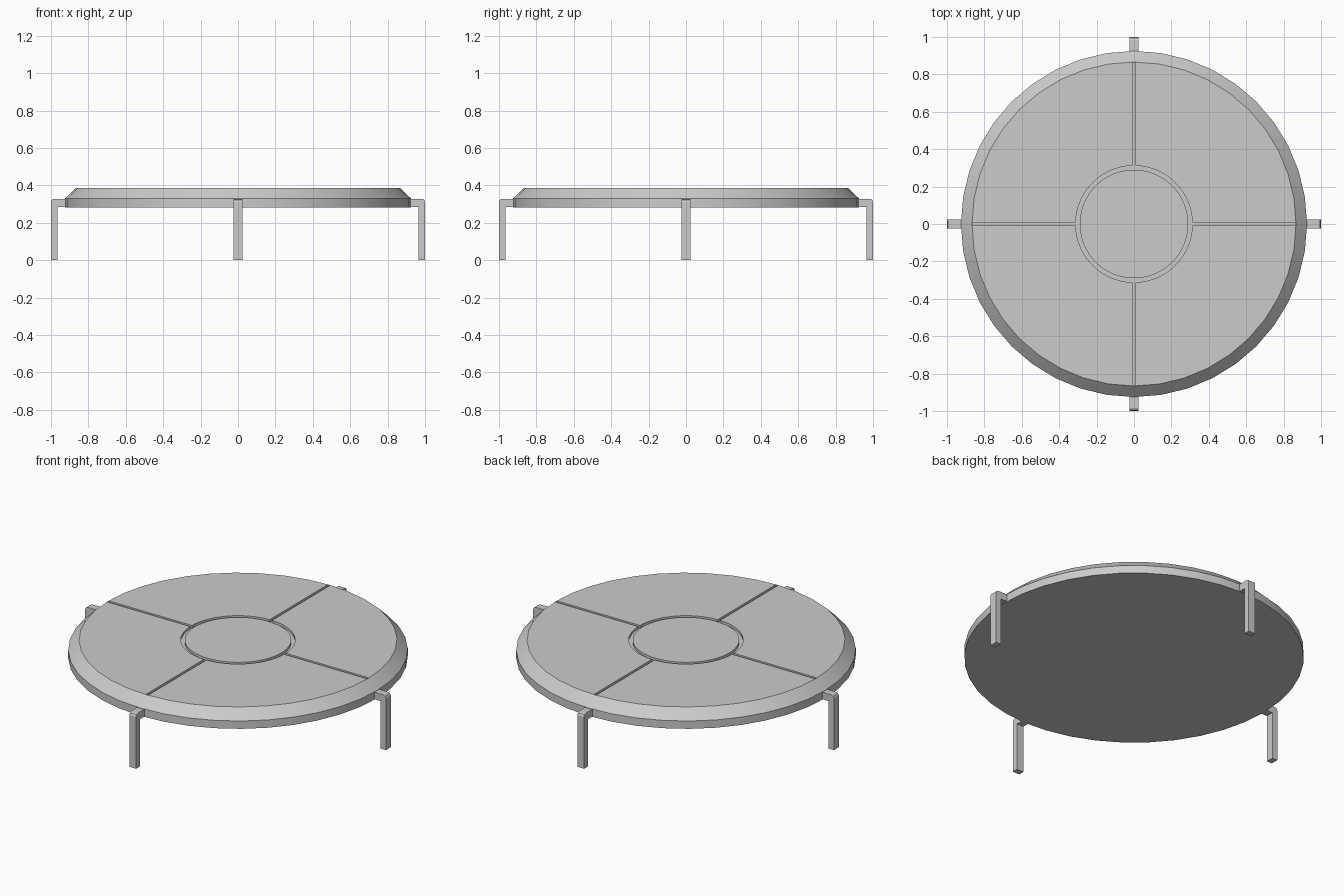
import bpy, bmesh, math
from mathutils import Matrix

if "Cube" in bpy.data.objects:
    bpy.data.objects.remove(bpy.data.objects["Cube"])

SIDES = 40
TOP = 0.387
DEPTH = 0.015


def make_object(name, bm):
    bmesh.ops.recalc_face_normals(bm, faces=bm.faces)
    mesh = bpy.data.meshes.new(name)
    bm.to_mesh(mesh)
    bm.free()
    obj = bpy.data.objects.new(name, mesh)
    bpy.context.collection.objects.link(obj)
    return obj


def lathe(name, profile, sides, closed=False):
    """Revolve (radius, z) points about z; cap the ends unless closed."""
    bm = bmesh.new()
    rings = [[bm.verts.new((r * math.cos(2 * math.pi * i / sides),
                            r * math.sin(2 * math.pi * i / sides), z))
              for i in range(sides)] for r, z in profile]
    pairs = list(zip(rings, rings[1:]))
    if closed:
        pairs.append((rings[-1], rings[0]))
    else:
        bm.faces.new(rings[0])
        bm.faces.new(rings[-1])
    for a, b in pairs:
        for i in range(sides):
            j = (i + 1) % sides
            bm.faces.new((a[i], a[j], b[j], b[i]))
    return make_object(name, bm)


def box(name, x0, x1, half_width, z0, z1, angle):
    bm = bmesh.new()
    bmesh.ops.create_cube(bm, size=1)
    bmesh.ops.scale(bm, verts=bm.verts, vec=(x1 - x0, 2 * half_width, z1 - z0))
    bmesh.ops.translate(bm, verts=bm.verts, vec=((x0 + x1) / 2, 0, (z0 + z1) / 2))
    bmesh.ops.rotate(bm, verts=bm.verts, matrix=Matrix.Rotation(angle, 3, 'Z'))
    return make_object(name, bm)


def bent_leg(name, angle):
    """Side profile of the bent leg, extruded across its width."""
    profile = [(0.965, 0), (1, 0), (1, 0.312), (0.995, 0.323), (0.984, 0.328),
               (0.90, 0.328), (0.90, 0.285), (0.965, 0.285)]
    bm = bmesh.new()
    face = bm.faces.new([bm.verts.new((x, -0.023, z)) for x, z in profile])
    out = bmesh.ops.extrude_face_region(bm, geom=[face])
    moved = [g for g in out["geom"] if isinstance(g, bmesh.types.BMVert)]
    bmesh.ops.translate(bm, verts=moved, vec=(0, 0.046, 0))
    bmesh.ops.rotate(bm, verts=bm.verts, matrix=Matrix.Rotation(angle, 3, 'Z'))
    return make_object(name, bm)


def cut(target, cutter):
    mod = target.modifiers.new(cutter.name, 'BOOLEAN')
    mod.operation = 'DIFFERENCE'
    mod.solver = 'EXACT'
    mod.object = cutter
    cutter.hide_render = True
    cutter.hide_set(True)


# Round slab with a sloped rim
slab = lathe("round_slab", [(0.925, 0.283), (0.925, 0.33), (0.866, TOP)], SIDES)
bpy.context.view_layer.objects.active = slab
slab.select_set(True)
bpy.ops.object.shade_smooth_by_angle(angle=math.radians(25))

# Circular groove around the centre disc
floor = TOP - DEPTH
ring = lathe("ring_groove_cutter", [(0.290, floor), (0.312, floor),
                                    (0.312, TOP + 0.05), (0.290, TOP + 0.05)], 64, True)
cut(slab, ring)

# Radial grooves and legs at the four quarters
for i, side in enumerate(("right", "back", "left", "front")):
    angle = i * math.pi / 2
    cut(slab, box(side + "_groove_cutter", 0.301, 0.864, 0.008,
                  floor, TOP + 0.04, angle))
    bent_leg(side + "_leg", angle)
